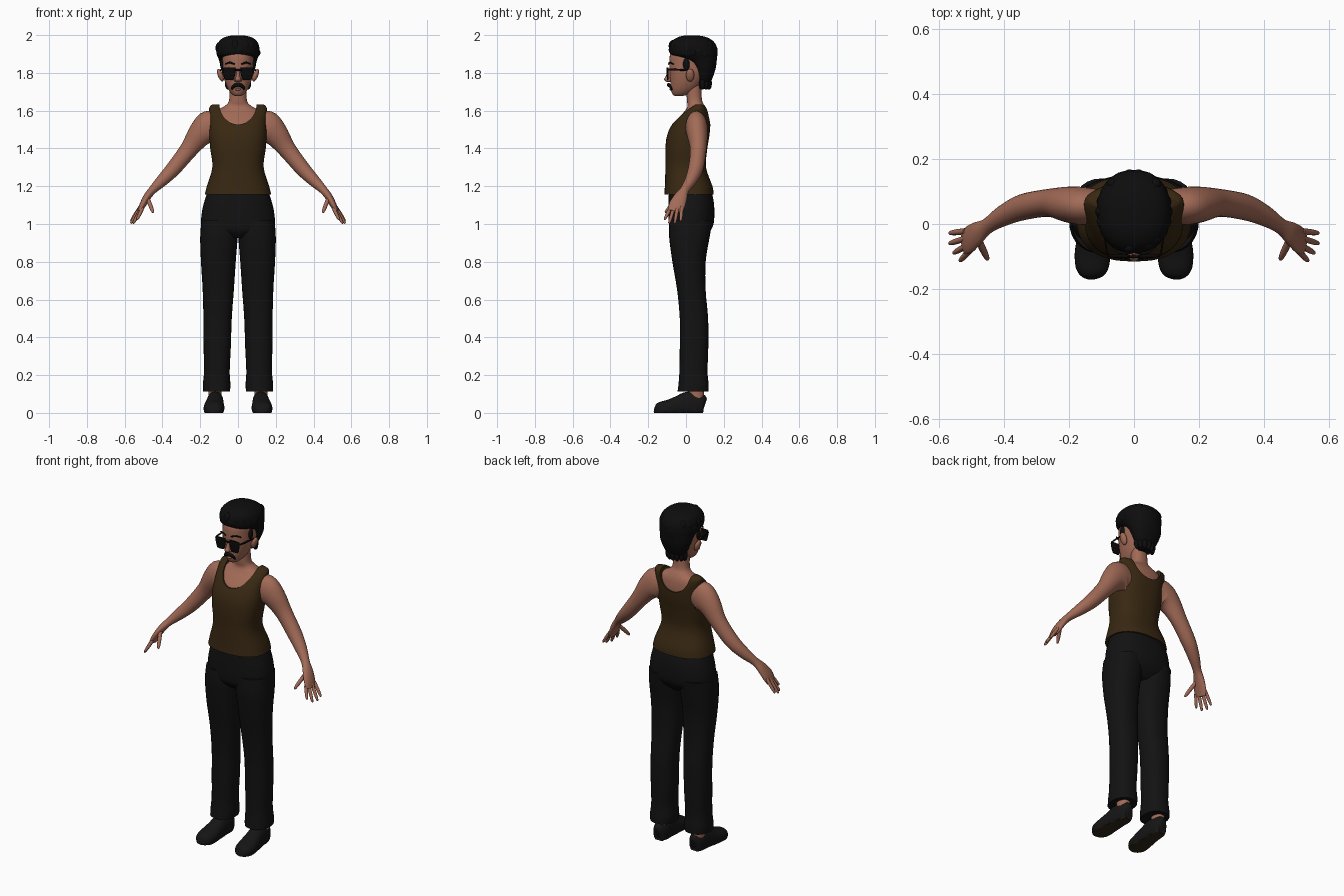
import bpy, bmesh, math, random
from mathutils import Vector, Matrix

random.seed(4)
X, Y, Z = Vector((1, 0, 0)), Vector((0, 1, 0)), Vector((0, 0, 1))


def material(name, rgb):
    m = bpy.data.materials.new(name)
    m.diffuse_color = (*rgb, 1)
    return m


SKIN = material("brown skin", (0.36, 0.145, 0.095))
TANK = material("dark brown cloth", (0.040, 0.021, 0.006))
PANTS = material("black cloth", (0.006, 0.006, 0.006))
HAIR = material("black hair", (0.004, 0.004, 0.0045))
SHOE = material("shoe black", (0.008, 0.0075, 0.0075))
SOLE = material("sole brown", (0.030, 0.018, 0.010))
LENS = material("lens black", (0.003, 0.003, 0.003))


def finish(name, bm, mat, mirror=False):
    bmesh.ops.recalc_face_normals(bm, faces=bm.faces)
    me = bpy.data.meshes.new(name)
    bm.to_mesh(me)
    bm.free()
    me.materials.append(mat)
    ob = bpy.data.objects.new(name, me)
    bpy.context.collection.objects.link(ob)
    if mirror:
        ob.modifiers.new("mirror", "MIRROR").use_mirror_merge = False
    return ob


def spline(keys, steps):
    """Smooth Catmull-Rom interpolation through tuples of numbers."""
    out = []
    for i in range(len(keys) - 1):
        p0, p1, p2 = keys[max(i - 1, 0)], keys[i], keys[i + 1]
        p3 = keys[min(i + 2, len(keys) - 1)]
        for s in range(steps):
            t = s / steps
            out.append([0.5 * (2 * b + (c - a) * t + (2 * a - 5 * b + 4 * c - d) * t * t
                               + (3 * b - a - 3 * c + d) * t ** 3)
                        for a, b, c, d in zip(p0, p1, p2, p3)])
    return out + [list(keys[-1])]


def loft(name, keys, mat, ref=X, level=True, p=2.0, n=28, steps=4, mirror=False, floor=None):
    """Skin rings (x, y, z, half_a, half_b); level rings are horizontal, others follow the path."""
    pts = spline(keys, steps)
    bm, rings = bmesh.new(), []
    for i, k in enumerate(pts):
        a, b = pts[max(i - 1, 0)], pts[min(i + 1, len(pts) - 1)]
        t = Z if level else (Vector(b[:3]) - Vector(a[:3])).normalized()
        u = (ref - t * ref.dot(t)).normalized()
        v = t.cross(u)
        ring = []
        for j in range(n):
            c, s = math.cos(math.tau * j / n), math.sin(math.tau * j / n)
            c, s = (math.copysign(abs(q) ** (2 / p), q) for q in (c, s))
            co = Vector(k[:3]) + u * c * k[3] + v * s * k[4]
            if floor is not None:
                co.z = max(co.z, floor)
            ring.append(bm.verts.new(co))
        rings.append(ring)
    for r, q in zip(rings, rings[1:]):
        for j in range(n):
            bm.faces.new((r[j], r[(j + 1) % n], q[(j + 1) % n], q[j]))
    bm.faces.new(rings[0])
    bm.faces.new(rings[-1])
    return finish(name, bm, mat, mirror)


def slab(z, hx, front, back, cx=0):
    return (cx, (front + back) / 2, z, hx, (back - front) / 2)


def ball(name, loc, size, mat, rot=0, mirror=False):
    bm = bmesh.new()
    m = Matrix.Translation(loc) @ Matrix.Rotation(rot, 4, 'Y') @ Matrix.Diagonal((*size, 1))
    bmesh.ops.create_uvsphere(bm, u_segments=16, v_segments=10, radius=1, matrix=m)
    return finish(name, bm, mat, mirror)


# Tank top, with a U neckline cut through front and back
tank = loft("tank_top", [slab(*k) for k in (
    (1.155, .176, -.115, .147), (1.20, .165, -.112, .14), (1.30, .136, -.109, .106),
    (1.40, .147, -.109, .113), (1.47, .152, -.10, .124), (1.53, .150, -.072, .129),
    (1.58, .152, -.03, .127), (1.615, .152, .015, .115), (1.632, .138, .045, .092))],
    TANK, p=2.4, n=48)
cutter = loft("neckline_cutter", [(0, -.3, 1.635, .098, .108), (0, .3, 1.635, .098, .108)],
              TANK, level=False, n=40, steps=1)
cutter.hide_render = True
cutter.hide_set(True)
cut = tank.modifiers.new("neckline", "BOOLEAN")
cut.object, cut.operation, cut.solver = cutter, "DIFFERENCE", "EXACT"

# Upper chest and neck
loft("chest_and_neck", [slab(*k) for k in (
    (1.38, .137, -.099, .104), (1.47, .144, -.092, .117), (1.53, .143, -.064, .122),
    (1.57, .140, -.032, .119), (1.60, .118, -.005, .112), (1.625, .070, .008, .100),
    (1.655, .047, .005, .085), (1.74, .045, .0, .08))], SKIN, p=2.3, n=40)

# Arms
loft("arm", [(.10, .055, 1.51, .050, .070), (.15, .055, 1.51, .058, .090),
             (.20, .060, 1.475, .055, .068), (.26, .065, 1.395, .043, .048),
             (.34, .052, 1.295, .040, .040), (.40, .026, 1.232, .032, .032),
             (.45, -.006, 1.182, .024, .022), (.48, -.027, 1.145, .035, .020),
             (.505, -.047, 1.10, .043, .017), (.520, -.058, 1.065, .037, .012)],
     SKIN, ref=Y, level=False, mirror=True)
# Fingers and thumb
for i, (base, tip) in enumerate((
        ((.518, -.022, 1.09), (.568, -.028, 1.015)), ((.519, -.045, 1.085), (.568, -.060, 1.002)),
        ((.513, -.066, 1.08), (.555, -.090, 1.002)), ((.505, -.082, 1.085), (.535, -.114, 1.022)),
        ((.478, -.048, 1.135), (.449, -.110, 1.060)))):
    a, b = Vector(base), Vector(tip)
    r = .011 if i == 4 else .0095
    loft("thumb" if i == 4 else "finger",
         [(*a, r, r), (*a.lerp(b, .6), r * .95, r * .95), (*a.lerp(b, .93), r * .65, r * .65),
          (*b, r * .2, r * .2)], SKIN, ref=Y, level=False, n=12, steps=3, mirror=True)

# Trousers
loft("trouser_hips", [slab(*k) for k in (
    (.925, .12, -.05, .09), (.96, .175, -.082, .125), (1.0, .195, -.091, .146), (1.07, .190, -.093, .150),
    (1.13, .175, -.092, .145), (1.19, .155, -.09, .13))], PANTS, p=2.3, n=40)
loft("trouser_leg", [slab(z, (o - i) / 2, f, b, (o + i) / 2) for z, i, o, f, b in (
    (.112, .043, .185, -.045, .120), (.15, .040, .186, -.040, .120), (.22, .044, .180, -.035, .114),
    (.35, .038, .182, -.033, .118), (.50, .033, .183, -.033, .117), (.65, .022, .187, -.047, .104),
    (.80, .012, .196, -.072, .104), (.93, .002, .200, -.089, .125), (1.02, .0, .193, -.088, .140))],
    PANTS, p=2.3, mirror=True)

# Ankles and shoes
loft("ankle", [(.122, .055, .05, .034, .042), (.122, .055, .16, .034, .040)], SKIN, mirror=True)
shoe = loft("shoe", [(x, y, (top + low) / 2, w, (top - low) / 2) for x, y, w, top, low in (
    (.118, .100, .012, .070, .015), (.118, .092, .032, .098, -.01), (.119, .06, .042, .108, -.02),
    (.121, .01, .045, .112, -.02), (.124, -.04, .050, .090, -.02), (.127, -.09, .055, .070, -.02),
    (.129, -.135, .050, .058, -.02), (.130, -.160, .034, .044, -.01), (.130, -.169, .010, .028, .008))],
    SHOE, level=False, p=2.3, mirror=True, floor=0)
shoe.data.materials.append(SOLE)
for f in shoe.data.polygons:
    f.material_index = int(f.center.z < .003)

# Head, nose, ears and lips
loft("head", [slab(*k) for k in (
    (1.678, .014, -.058, -.02), (1.685, .030, -.070, .01), (1.71, .050, -.080, .055),
    (1.75, .068, -.083, .09), (1.80, .081, -.086, .12), (1.85, .084, -.088, .135),
    (1.90, .083, -.083, .14), (1.95, .065, -.05, .11))], SKIN, p=2.2, n=32)
loft("nose", [(0, -.084, 1.82, .008, .008), (0, -.092, 1.785, .010, .014),
              (0, -.097, 1.765, .016, .019), (0, -.093, 1.752, .010, .010)], SKIN, n=16)
ball("nostril", (.013, -.090, 1.763), (.009, .012, .009), SKIN, mirror=True)
ball("ear", (.093, .022, 1.788), (.014, .022, .036), SKIN, rot=.35, mirror=True)
ball("lower_lip", (0, -.081, 1.713), (.017, .006, .006), SKIN)

# Hair: swept-up volume tapering to the nape, with clumps along the edges
loft("hair", [slab(*k) for k in (
    (1.715, .035, .065, .105), (1.76, .065, .055, .135), (1.82, .090, .035, .156),
    (1.86, .098, .0, .162), (1.885, .107, -.055, .165), (1.90, .113, -.084, .166),
    (1.94, .112, -.088, .162), (1.97, .098, -.072, .142), (1.99, .068, -.04, .105),
    (1.999, .025, .0, .06))], HAIR, p=2.2, n=40)
for i in range(22):
    a = math.tau * i / 22
    z = random.uniform(1.895, 1.945)
    ball("hair_clump", (.098 * math.cos(a), .038 + .110 * math.sin(a), z),
         (.021, .021, random.uniform(.020, .034)), HAIR)
for i in range(7):
    a = math.pi * (i + .5) / 7
    ball("nape_lock", (.055 * math.cos(a), .078 + .045 * math.sin(a), 1.745), (.016, .014, .034), HAIR)
ball("sideburn", (.083, .002, 1.845), (.010, .018, .032), HAIR, mirror=True)

# Eyebrows and moustache
loft("eyebrow", [(.018, -.091, 1.846, .004, .004), (.045, -.086, 1.855, .004, .005),
                 (.068, -.066, 1.846, .003, .003)], HAIR, ref=Y, level=False, n=10, mirror=True)
loft("moustache", [(-.001, -.092, 1.737, .009, .010), (.016, -.089, 1.734, .008, .010),
                   (.028, -.080, 1.722, .006, .008), (.032, -.075, 1.710, .003, .003)],
     HAIR, ref=Y, level=False, n=12, mirror=True)

# Sunglasses: lenses, top bar and temples
loft("sunglass_lens", [(.046, -.096, 1.762, .017, .003), (.046, -.097, 1.768, .024, .004),
                       (.046, -.098, 1.795, .031, .005), (.046, -.098, 1.820, .034, .005),
                       (.046, -.098, 1.829, .031, .004)], LENS, p=3, mirror=True)
loft("glasses_bridge", [(-.02, -.1, 1.815, .004, .005), (.02, -.1, 1.815, .004, .005)],
     LENS, ref=Y, level=False, n=10, steps=1, mirror=False)
loft("glasses_temple", [(.074, -.098, 1.818, .005, .006), (.083, -.088, 1.818, .003, .006),
                        (.090, -.03, 1.816, .003, .005), (.093, .03, 1.812, .003, .004)],
     LENS, ref=X, level=False, n=10, mirror=True)

# Smooth shading with sharp creases kept
bpy.ops.object.select_all(action='DESELECT')
for ob in bpy.data.objects:
    if ob.type == 'MESH' and not ob.hide_render:
        ob.select_set(True)
        bpy.context.view_layer.objects.active = ob
bpy.ops.object.shade_smooth_by_angle(angle=math.radians(50))
